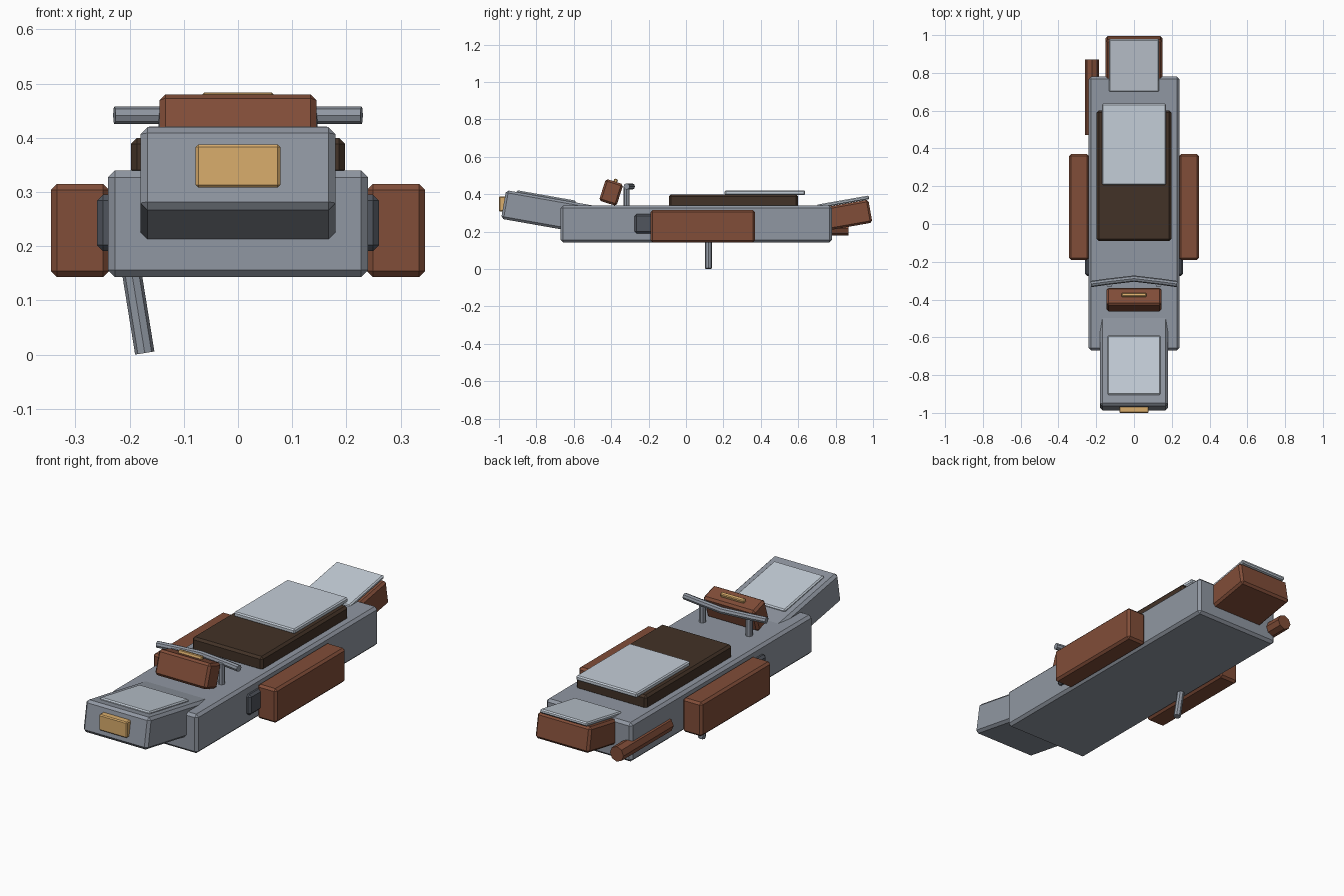
import bpy
import math
from mathutils import Vector

if "Cube" in bpy.data.objects:
    bpy.data.objects.remove(bpy.data.objects["Cube"])


def material(name, r, g, b):
    m = bpy.data.materials.new(name)
    m.diffuse_color = (r, g, b, 1)
    m.use_nodes = True
    m.node_tree.nodes["Principled BSDF"].inputs["Base Color"].default_value = m.diffuse_color
    return m


GREY = material("body_grey", 0.28, 0.31, 0.36)
DARK = material("dark_grey", 0.08, 0.09, 0.11)
BROWN = material("rust_brown", 0.22, 0.075, 0.04)
SEAT = material("seat_leather", 0.055, 0.032, 0.02)
PANEL = material("light_panel", 0.55, 0.61, 0.68)
GOLD = material("lamp_gold", 0.70, 0.42, 0.15)


def box(name, size, loc, mat, tilt=0, bevel=0.011):
    """Chamfered box, pitched about x by tilt degrees."""
    bpy.ops.mesh.primitive_cube_add(size=1, location=loc)
    o = bpy.context.object
    o.name = name
    o.scale = size
    bpy.ops.object.transform_apply(location=False, rotation=False, scale=True)
    o.rotation_euler.x = math.radians(tilt)
    mod = o.modifiers.new("chamfer", "BEVEL")
    mod.width = bevel
    mod.segments = 1
    o.data.materials.append(mat)
    return o


def rod(name, a, b, radius, mat, sides=8):
    """Flat-sided cylinder between two points, flats facing the axes."""
    a, b = Vector(a), Vector(b)
    bpy.ops.mesh.primitive_cylinder_add(vertices=sides, radius=radius,
                                        depth=(b - a).length, location=(a + b) / 2)
    o = bpy.context.object
    o.name = name
    o.rotation_euler = (b - a).to_track_quat("Z", "Y").to_euler()
    o.data.materials.append(mat)
    return o


# Hull and raised nose
box("hull", (0.48, 1.45, 0.197), (0, 0.055, 0.2415), GREY, bevel=0.013)
box("nose", (0.36, 0.50, 0.155), (0, -0.729, 0.302), GREY, -10, 0.013)
box("nose_panel", (0.28, 0.32, 0.02), (0, -0.748, 0.384), PANEL, -10, 0.006)
box("headlamp", (0.156, 0.04, 0.08), (0, -0.98, 0.348), GOLD, bevel=0.005)

# Seat and rear luggage
box("seat", (0.395, 0.69, 0.07), (0, 0.255, 0.365), SEAT)
box("seat_panel", (0.34, 0.43, 0.025), (0, 0.422, 0.4085), PANEL, bevel=0.006)
box("tail_box", (0.30, 0.30, 0.125), (0, 0.838, 0.284), BROWN, 10)
box("tail_panel", (0.265, 0.283, 0.02), (0, 0.84, 0.359), PANEL, 10, 0.006)

# Instrument box
box("dash_box", (0.29, 0.098, 0.122), (0, -0.40, 0.41), BROWN, -18)
box("dash_strip", (0.132, 0.02, 0.02), (0, -0.376, 0.472), GOLD, -18, 0.004)

# Mirrored side parts
for side, s in (("left", -1), ("right", 1)):
    box(f"{side}_pannier", (0.107, 0.56, 0.172), (s * 0.2915, 0.09, 0.229), BROWN)
    box(f"{side}_vent", (0.05, 0.15, 0.104), (s * 0.235, -0.20, 0.243), DARK)
    rod(f"{side}_handle_post", (s * 0.13, -0.318, 0.335), (s * 0.13, -0.318, 0.445), 0.017, GREY)

# Swept handlebar, bowed toward the rider
curve = bpy.data.curves.new("handlebar", "CURVE")
curve.dimensions = "3D"
curve.bevel_depth = 0.0165
curve.bevel_resolution = 2
curve.use_fill_caps = True
path = [(-0.228, -0.318), (-0.152, -0.307), (0, -0.289), (0.152, -0.307), (0.228, -0.318)]
spline = curve.splines.new("POLY")
spline.points.add(len(path) - 1)
for p, (x, y) in zip(spline.points, path):
    p.co = (x, y, 0.4415, 1)
spline.use_smooth = False
bar = bpy.data.objects.new("handlebar", curve)
bpy.context.collection.objects.link(bar)
curve.materials.append(GREY)

# Exhaust pipe and kickstand, on one side only
rod("exhaust_pipe", (-0.222, 0.47, 0.218), (-0.222, 0.87, 0.218), 0.038, BROWN)
rod("kickstand", (-0.199, 0.12, 0.17), (-0.172, 0.12, 0.003), 0.018, GREY)
